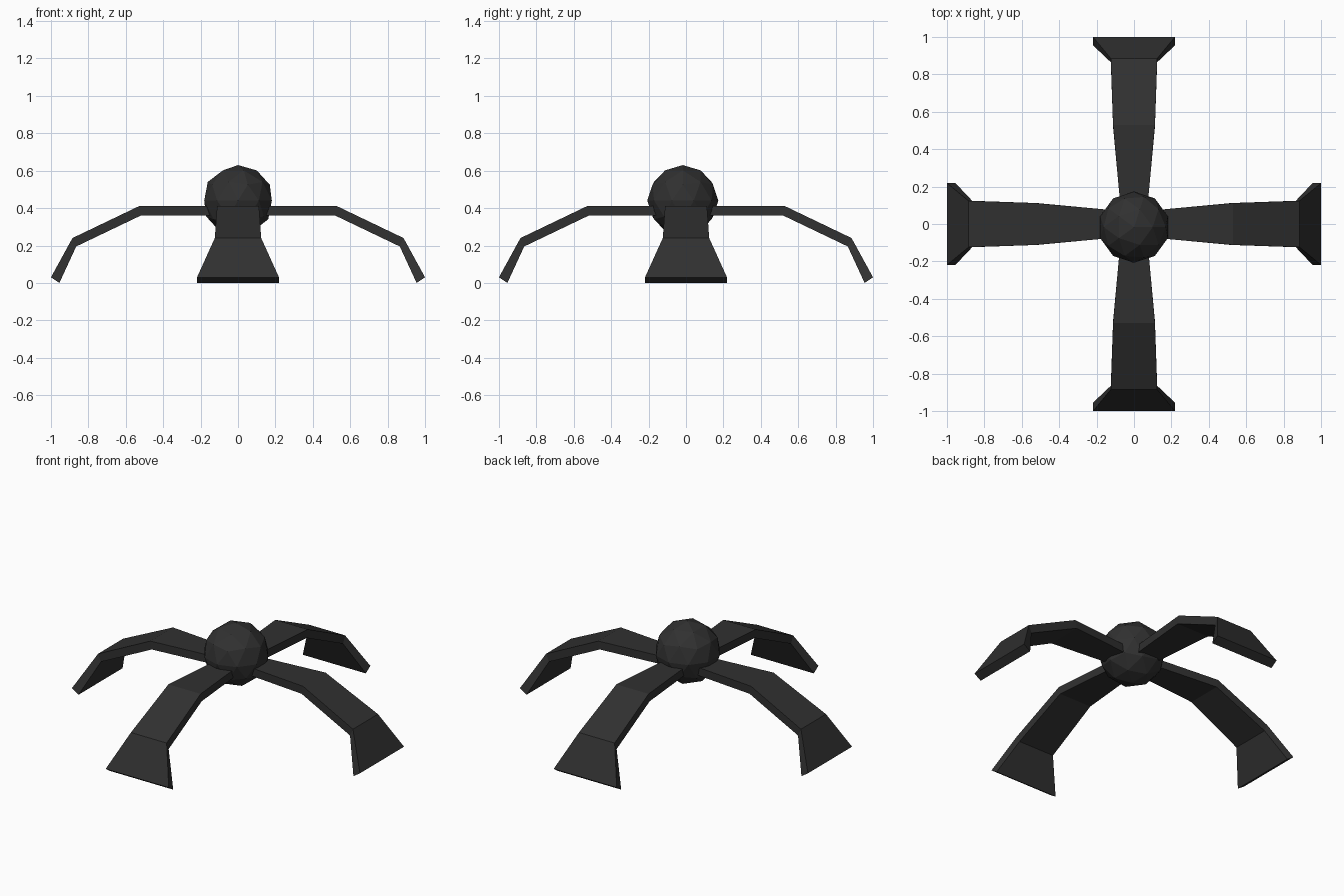
import bpy, bmesh, math
from mathutils import Matrix

if "Cube" in bpy.data.objects:
    bpy.data.objects.remove(bpy.data.objects["Cube"])

mat = bpy.data.materials.new("charcoal")
mat.diffuse_color = (0.03, 0.03, 0.03, 1)
mat.use_nodes = True
mat.node_tree.nodes["Principled BSDF"].inputs["Base Color"].default_value = mat.diffuse_color


def add_object(name, bm):
    bmesh.ops.recalc_face_normals(bm, faces=bm.faces)
    mesh = bpy.data.meshes.new(name)
    bm.to_mesh(mesh)
    bm.free()
    mesh.materials.append(mat)
    obj = bpy.data.objects.new(name, mesh)
    bpy.context.collection.objects.link(obj)
    return obj


# Faceted round body
bm = bmesh.new()
bmesh.ops.create_icosphere(bm, subdivisions=2, radius=0.19,
                           matrix=Matrix.Translation((0, -0.017, 0.44)))
add_object("body", bm)

# Leg sections: (top reach, top z, bottom reach, bottom z, half width)
sections = [
    (0.07, 0.41, 0.07, 0.36, 0.07),    # root inside the body
    (0.53, 0.41, 0.52, 0.36, 0.112),   # shoulder bend
    (0.885, 0.24, 0.865, 0.195, 0.124),  # ankle bend
    (1.0, 0.03, 0.955, 0.0, 0.219),    # flared foot
]


def make_leg(name, angle):
    bm = bmesh.new()
    rings = []
    for tx, tz, bx, bz, w in sections:
        rings.append([bm.verts.new(p) for p in
                      ((tx, -w, tz), (tx, w, tz), (bx, w, bz), (bx, -w, bz))])
    for a, b in zip(rings, rings[1:]):
        for i in range(4):
            j = (i + 1) % 4
            bm.faces.new((a[i], a[j], b[j], b[i]))
    bm.faces.new(rings[0])
    bm.faces.new(rings[-1])
    bmesh.ops.rotate(bm, verts=bm.verts, matrix=Matrix.Rotation(angle, 3, 'Z'))
    add_object(name, bm)


# Four legs in a cross
for k, side in enumerate(("right", "back", "left", "front")):
    make_leg(side + "_leg", k * math.pi / 2)
